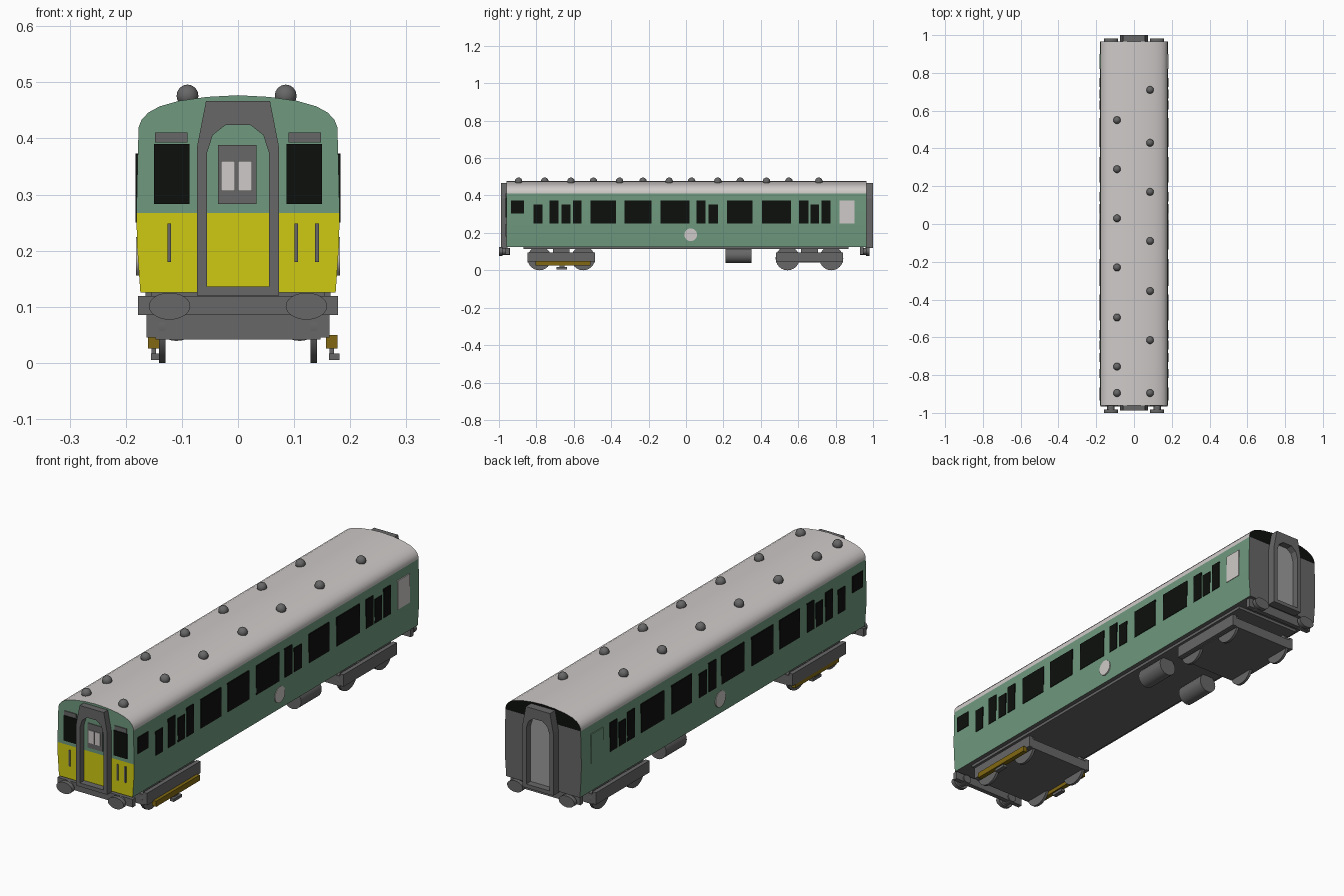
import bpy, bmesh, math
from mathutils import Matrix

if "Cube" in bpy.data.objects:
    bpy.data.objects.remove(bpy.data.objects["Cube"])


def material(name, rgb):
    m = bpy.data.materials.new(name)
    m.diffuse_color = (*rgb, 1)
    m.use_nodes = True
    m.node_tree.nodes["Principled BSDF"].inputs["Base Color"].default_value = m.diffuse_color
    return m


GREEN = material("green", (0.16, 0.32, 0.21))
YELLOW = material("yellow", (0.62, 0.59, 0.006))
ROOF = material("pale_grey", (0.62, 0.59, 0.58))
GREY = material("dark_grey", (0.135, 0.135, 0.135))
DOOR = material("mid_grey", (0.33, 0.33, 0.33))
BLACK = material("black", (0.004, 0.005, 0.004))
WOOD = material("ochre", (0.22, 0.14, 0.006))


def finish(name, bm, mats, smooth=False):
    bmesh.ops.recalc_face_normals(bm, faces=bm.faces)
    me = bpy.data.meshes.new(name)
    bm.to_mesh(me)
    bm.free()
    ob = bpy.data.objects.new(name, me)
    bpy.context.collection.objects.link(ob)
    for m in mats:
        me.materials.append(m)
    if smooth:
        bpy.ops.object.select_all(action='DESELECT')
        ob.select_set(True)
        bpy.context.view_layer.objects.active = ob
        bpy.ops.object.shade_smooth_by_angle(angle=math.radians(35))
    return ob


def box(name, x0, x1, y0, y1, z0, z1, mat):
    bm = bmesh.new()
    bmesh.ops.create_cube(bm, size=1)
    for v in bm.verts:
        v.co.x = x1 if v.co.x > 0 else x0
        v.co.y = y1 if v.co.y > 0 else y0
        v.co.z = z1 if v.co.z > 0 else z0
    return finish(name, bm, [mat])


def cylinder(name, centre, rx, rz, depth, axis, mat, sides=24):
    """Elliptic cylinder along x or y; rx is the horizontal radius."""
    bm = bmesh.new()
    bmesh.ops.create_cone(bm, cap_ends=True, segments=sides, radius1=1, radius2=1, depth=depth)
    bmesh.ops.scale(bm, vec=(rx, rz, 1), verts=bm.verts)
    rot = Matrix.Rotation(math.pi / 2, 4, 'X')
    if axis == 'x':
        rot = Matrix.Rotation(math.pi / 2, 4, 'Z') @ rot
    bmesh.ops.transform(bm, matrix=Matrix.Translation(centre) @ rot, verts=bm.verts)
    return finish(name, bm, [mat], True)


# Body shell: cross-section extruded along y, coloured by height and direction
half = [(0.174, 0.125), (0.180, 0.21), (0.181, 0.27), (0.179, 0.36), (0.177, 0.42),
        (0.172, 0.433), (0.160, 0.446), (0.140, 0.457), (0.105, 0.467), (0.055, 0.474)]
section = half + [(0, 0.477)] + [(-x, z) for x, z in reversed(half)]
bm = bmesh.new()
face = bm.faces.new([bm.verts.new((x, -0.96, z)) for x, z in section])
ext = bmesh.ops.extrude_face_region(bm, geom=[face], use_keep_orig=True)
for v in ext["geom"]:
    if isinstance(v, bmesh.types.BMVert):
        v.co.y = 0.965
for z in (0.267, 0.41):
    bmesh.ops.bisect_plane(bm, geom=bm.verts[:] + bm.edges[:] + bm.faces[:],
                           plane_co=(0, 0, z), plane_no=(0, 0, 1))
bmesh.ops.recalc_face_normals(bm, faces=bm.faces)
for f in bm.faces:
    z = f.calc_center_median().z
    if f.normal.y < -0.5:
        f.material_index = 1 if z < 0.267 else 0
    elif f.normal.y > 0.5:
        f.material_index = 4 if z > 0.41 else 3
    elif f.normal.z < -0.5:
        f.material_index = 3
    else:
        f.material_index = 2 if z > 0.41 else 0
finish("body_shell", bm, [GREEN, YELLOW, ROOF, GREY, BLACK], True)

# Gangway frames at both ends
outer = [(0.073, 0.12), (0.073, 0.385), (0.057, 0.467), (0.02, 0.467)]
inner = [(0.055, 0.136), (0.055, 0.375), (0.045, 0.406), (0.022, 0.424)]


def mirrored(points):
    return points + [(-x, z) for x, z in reversed(points)]


for name, y0, y1 in (("front_gangway", -0.988, -0.955), ("rear_gangway", 0.96, 1.0)):
    bm = bmesh.new()
    loops = [[bm.verts.new((x, y, z)) for x, z in mirrored(p)]
             for p, y in ((outer, y0), (inner, y0), (inner, y1), (outer, y1))]
    n = len(loops[0])
    for k in range(4):
        a, b = loops[k], loops[(k + 1) % 4]
        for i in range(n):
            j = (i + 1) % n
            bm.faces.new((a[i], a[j], b[j], b[i]))
    finish(name, bm, [GREY])
bm = bmesh.new()
bm.faces.new([bm.verts.new((x, 0.970, z)) for x, z in mirrored(inner)])
door = finish("rear_door", bm, [DOOR])
if door.data.polygons[0].normal.y < 0:
    door.data.flip_normals()

# Cab front windows, destination panels, door window and handrails
for s, side in ((-1, "left"), (1, "right")):
    def front_plate(name, a, b, z0, z1, mat):
        x0, x1 = sorted((s * a, s * b))
        box(f"{side}_{name}", x0, x1, -0.964, -0.955, z0, z1, mat)
    front_plate("cab_window", 0.086, 0.150, 0.283, 0.39, BLACK)
    front_plate("cab_panel", 0.09, 0.148, 0.393, 0.411, GREY)
    front_plate("handrail", 0.119 if s < 0 else 0.137, 0.126 if s < 0 else 0.144, 0.18, 0.248, GREY)
box("inner_handrail", 0.101, 0.107, -0.964, -0.955, 0.18, 0.248, GREY)
box("door_window_surround", -0.036, 0.033, -0.963, -0.955, 0.283, 0.388, GREY)
for x in (-0.03, 0.0):
    box("door_indicator", x, x + 0.025, -0.966, -0.958, 0.306, 0.36, ROOF)

# Side windows: y start, y end, z bottom, z top
TALL, LOW = (0.25, 0.373), (0.25, 0.352)
windows = [(-0.935, -0.865, (0.303, 0.372)), (-0.815, -0.768, LOW), (-0.73, -0.683, TALL),
           (-0.665, -0.618, LOW), (-0.605, -0.56, TALL), (-0.51, -0.373, TALL),
           (-0.328, -0.185, TALL), (-0.135, 0.02, TALL), (0.057, 0.105, TALL),
           (0.12, 0.17, LOW), (0.22, 0.355, TALL), (0.407, 0.562, TALL),
           (0.605, 0.655, TALL), (0.665, 0.712, LOW), (0.725, 0.772, TALL)]
for s in (-1, 1):
    x0, x1 = sorted((s * 0.1745, s * 0.183))
    for y0, y1, (z0, z1) in windows:
        box("side_window", x0, x1, y0, y1, z0, z1, BLACK)
    box("luggage_panel", x0, x1, 0.82, 0.90, *TALL, ROOF if s > 0 else GREEN)
    cylinder("side_roundel", (s * 0.178, 0.025, 0.19), 0.034, 0.034, 0.008, 'x', ROOF)

# Roof ventilators in two staggered rows
rows = {0.085: (-0.895, -0.615, -0.355, -0.09, 0.17, 0.43, 0.71),
        -0.09: (-0.895, -0.755, -0.495, -0.23, 0.03, 0.29, 0.55)}
for x, ys in rows.items():
    for y in ys:
        bm = bmesh.new()
        bmesh.ops.create_uvsphere(bm, u_segments=14, v_segments=8, radius=0.02,
                                  matrix=Matrix.Translation((x, y, 0.476)))
        finish("roof_vent", bm, [GREY], True)

# Underframe, buffer beams and buffers
box("underframe", -0.155, 0.155, -0.87, 0.87, 0.113, 0.127, GREY)
box("front_buffer_beam", -0.178, 0.178, -0.965, -0.945, 0.085, 0.119, GREY)
box("rear_buffer_beam", -0.165, 0.165, 0.93, 0.95, 0.085, 0.126, GREY)
for x in (-0.122, 0.122):
    cylinder("front_buffer", (x, -0.991, 0.101), 0.037, 0.024, 0.018, 'y', GREY)
    cylinder("front_buffer_shank", (x, -0.965, 0.101), 0.02, 0.018, 0.05, 'y', GREY)
    cylinder("rear_buffer", (x, 0.972, 0.101), 0.037, 0.024, 0.018, 'y', GREY)
    cylinder("rear_buffer_shank", (x, 0.95, 0.101), 0.02, 0.018, 0.04, 'y', GREY)
    cylinder("air_tank", (x * 0.9, 0.28, 0.08), 0.041, 0.041, 0.14, 'y', GREY)

# Bogies with wheels
for name, yc in (("front", -0.667), ("rear", 0.66)):
    box(f"{name}_bogie_bed", -0.147, 0.147, yc - 0.18, yc + 0.18, 0.042, 0.085, GREY)
    box(f"{name}_bolster", -0.145, 0.145, yc - 0.045, yc + 0.045, 0.08, 0.12, GREY)
    for s in (-1, 1):
        x0, x1 = sorted((s * 0.145, s * 0.163))
        box(f"{name}_bogie_side", x0, x1, yc - 0.18, yc + 0.18, 0.045, 0.096, GREY)
        for dy in (-0.117, 0.117):
            cylinder(f"{name}_wheel", (s * 0.135, yc + dy, 0.064), 0.064, 0.064, 0.012, 'x', GREY)

# Collector shoe beams and shoes on the front bogie
for x in (-0.150, 0.167):
    box("shoe_beam", x - 0.010, x + 0.010, -0.805, -0.51, 0.026, 0.05, WOOD)
    box("shoe_hanger", x - 0.004, x + 0.004, -0.675, -0.65, 0.012, 0.03, GREY)
    box("shoe", x - 0.005, x + 0.014, -0.692, -0.635, 0.005, 0.017, GREY)
